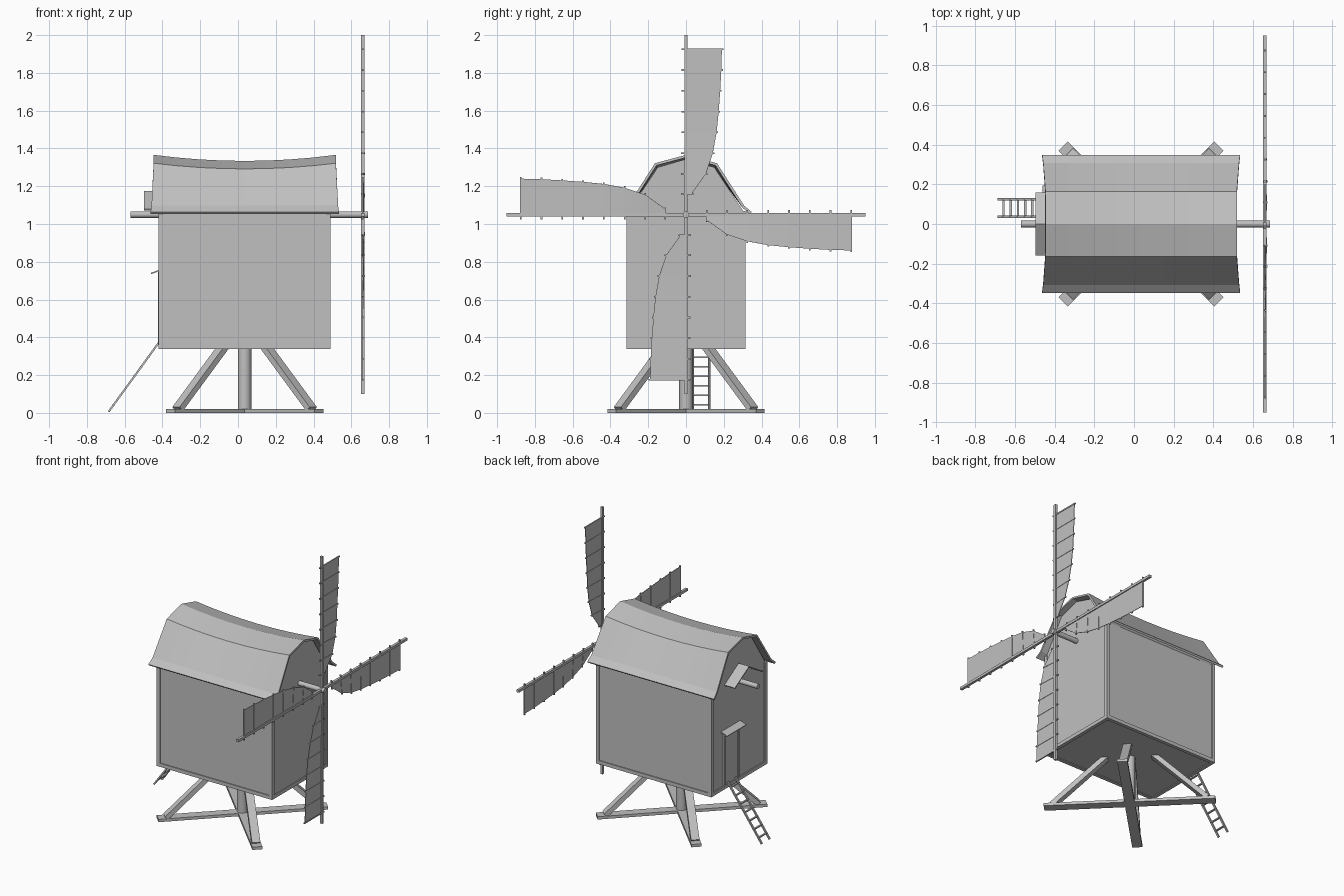
import bpy, bmesh, math
from mathutils import Vector, Matrix

if "Cube" in bpy.data.objects:
    bpy.data.objects.remove(bpy.data.objects["Cube"])

grey = bpy.data.materials.new("plain grey")
grey.diffuse_color = (0.53, 0.53, 0.53, 1)
grey.use_nodes = True
grey.node_tree.nodes["Principled BSDF"].inputs["Base Color"].default_value = grey.diffuse_color
CX = 0.036          # centre of the cabin along x
HUB = Vector((0.66, 0, 1.05))


def make(name, bm):
    me = bpy.data.meshes.new(name)
    bm.to_mesh(me)
    bm.free()
    me.materials.append(grey)
    ob = bpy.data.objects.new(name, me)
    bpy.context.collection.objects.link(ob)
    return ob


def add_bar(bm, p, q, w, h):
    """Box from p to q, w wide sideways and h deep."""
    p, q = Vector(p), Vector(q)
    d = (q - p).normalized()
    side = d.cross(Vector((0, 0, 1)))
    side = side.normalized() if side.length > 1e-4 else Vector((0, 1, 0))
    up = side.cross(d)
    rot = Matrix((side, d, up)).transposed().to_4x4()
    size = Matrix.Diagonal((w, (q - p).length, h, 1))
    bmesh.ops.create_cube(bm, size=1, matrix=Matrix.Translation((p + q) / 2) @ rot @ size)


def bars(name, items):
    bm = bmesh.new()
    for it in items:
        add_bar(bm, *it)
    return make(name, bm)


def loft(name, rings, closed=False):
    bm = bmesh.new()
    vs = [[bm.verts.new(p) for p in r] for r in rings]
    n = len(rings[0])
    for a, b in zip(vs, vs[1:]):
        for i in range(n if closed else n - 1):
            j = (i + 1) % n
            bm.faces.new((a[i], a[j], b[j], b[i]))
    if closed:
        bm.faces.new(vs[0])
        bm.faces.new(vs[-1])
    bmesh.ops.recalc_face_normals(bm, faces=bm.faces)
    return make(name, bm)


def cylinder(name, p, q, r, sides):
    p, q = Vector(p), Vector(q)
    bm = bmesh.new()
    rot = (q - p).to_track_quat('Z', 'Y').to_matrix().to_4x4()
    bmesh.ops.create_cone(bm, cap_ends=True, segments=sides, radius1=r, radius2=r,
                          depth=(q - p).length, matrix=Matrix.Translation((p + q) / 2) @ rot)
    ob = make(name, bm)
    bpy.context.view_layer.objects.active = ob
    ob.select_set(True)
    bpy.ops.object.shade_smooth_by_angle(angle=math.radians(40))
    ob.select_set(False)
    return ob


# cabin with gables that follow the sagging roof
steps = [-1 + i / 4 for i in range(9)]
rings = []
for t in steps:
    half = [(0.308, 0.345), (0.308, 1.06), (0.15, 1.27 + 0.03 * t * t), (0, 1.312 + 0.032 * t * t)]
    prof = half + [(-y, z) for y, z in half[-2::-1]]
    rings.append([(CX + 0.448 * t, y, z) for y, z in prof])
loft("cabin", rings, True)

# cabin edge trim
trim = []
x0, x1, y0 = -0.42, 0.49, 0.315
for s in (-1, 1):
    y = s * (y0 - 0.0125)
    trim.append(((x0, y, 0.352), (x1, y, 0.352), 0.025, 0.025))
    for x in (x0 + 0.0125, x1 - 0.0125):
        trim.append(((x, y, 0.34), (x, y, 1.07), 0.025, 0.025))
for x in (x0 + 0.0125, x1 - 0.0125):
    trim.append(((x, -y0, 0.352), (x, y0, 0.352), 0.025, 0.025))
bars("cabin_trim", trim)

# sagging gambrel roof with flared eaves
rings = []
for t in steps:
    s = t * t
    half = [(0.343, 1.058, 0.499), (0.303, 1.092, 0.494),
            (0.16, 1.286 + 0.03 * s, 0.483), (0, 1.327 + 0.032 * s, 0.483)]
    prof = half + [(-y, z, w) for y, z, w in half[-2::-1]]
    rings.append([(CX + w * t, y, z) for y, z, w in prof])
roof = loft("roof", rings)
m = roof.modifiers.new("thickness", 'SOLIDIFY')
m.thickness = 0.014
m.offset = 0

# post and trestle
PX = 0.035
cylinder("main_post", (PX, 0, 0.005), (PX, 0, 0.36), 0.036, 12)
base, brace = [], []
for a in (-1, 1):
    base.append(((PX - 0.393, -0.393 * a, 0.01), (PX + 0.393, 0.393 * a, 0.01), 0.066, 0.02))
    for b in (-1, 1):
        brace.append(((PX + 0.355 * a, 0.355 * b, 0.02), (PX + 0.105 * a, 0.105 * b, 0.36), 0.055, 0.032))
bars("trestle_base", base)
bars("trestle_braces", brace)

# windshaft and its rear hood
cylinder("windshaft", (-0.57, 0, 1.05), (0.687, 0, 1.05), 0.0175, 12)
hood = loft("rear_hood", [[(x, y, z) for y, z in ((-0.158, 1.076), (0, 1.17), (0.158, 1.076))]
                          for x in (-0.497, -0.415)])
m = hood.modifiers.new("thickness", 'SOLIDIFY')
m.thickness = 0.008
m.offset = 0

# door on the rear wall with small canopy
bars("door_frame", [((-0.416, y, 0.36), (-0.416, y, 0.745), 0.012, 0.014) for y in (0.01, 0.165)])
bars("door", [((-0.413, 0.0875, 0.365), (-0.413, 0.0875, 0.74), 0.15, 0.006)])
bars("door_canopy", [((-0.412, 0.0875, 0.756), (-0.46, 0.0875, 0.738), 0.215, 0.007)])

# ladder
foot, top = Vector((-0.685, 0, 0.006)), Vector((-0.415, 0, 0.378))
parts = []
for y in (0.036, 0.124):
    o = Vector((0, y, 0))
    parts.append((foot + o, top + o, 0.013, 0.01))
for i in range(7):
    c = foot.lerp(top, 0.1 + 0.135 * i)
    parts.append((c + Vector((0, 0.036, 0)), c + Vector((0, 0.124, 0)), 0.012, 0.008))
bars("ladder", parts)

# sails: r along the stock, w across the cloth
edge = [(0.11, 0.03), (0.215, 0.105), (0.325, 0.142), (0.435, 0.162),
        (0.545, 0.173), (0.655, 0.181), (0.765, 0.187), (0.875, 0.19)]
bars("sail_stocks", [((0.66, -0.95, 1.05), (0.66, 0.95, 1.05), 0.018, 0.018),
                     ((0.66, 0, 0.1), (0.66, 0, 2.0), 0.018, 0.018)])
for k in range(4):
    rot = Matrix.Rotation(-k * math.pi / 2, 3, 'X')

    def at(r, w):
        twist = 0.1 * max(0, 0.5 - r) / 0.4      # root is turned a little
        return HUB + rot @ Vector((twist * w, w, r))

    cloth = loft(f"sail_cloth_{k + 1}", [[at(r, 0), at(r, w)] for r, w in edge])
    m = cloth.modifiers.new("thickness", 'SOLIDIFY')
    m.thickness = 0.004
    m.offset = 0
    bars(f"sail_bars_{k + 1}", [(at(r, -0.025), at(r, w + 0.008), 0.009, 0.009) for r, w in edge])
